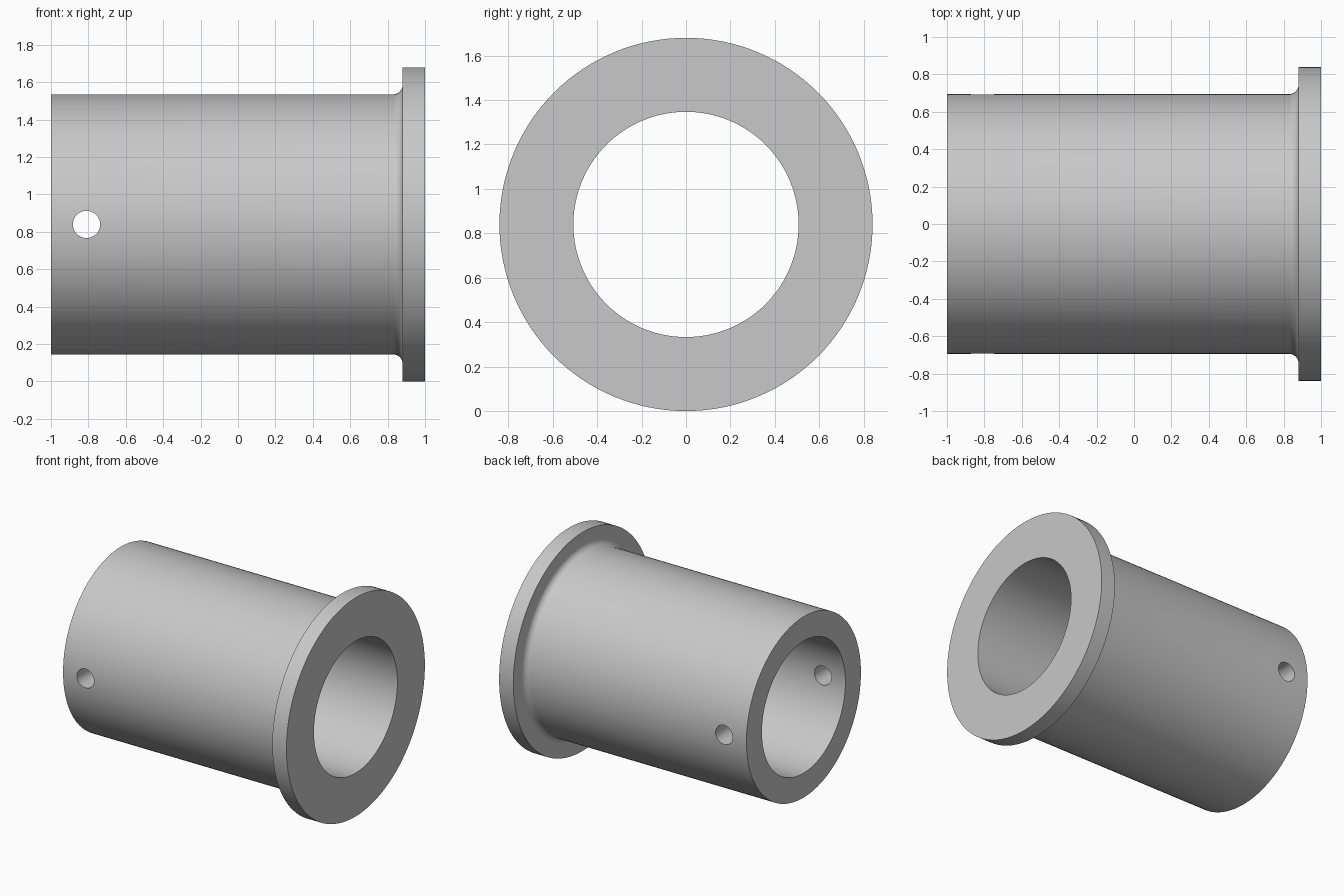
import bpy
import bmesh
import math
from mathutils import Matrix, Vector

cube = bpy.data.objects.get("Cube")
if cube:
    bpy.data.objects.remove(cube, do_unlink=True)

SEGMENTS = 128
AXIS_Z = 0.84
BORE, BODY, FLANGE = 0.507, 0.695, 0.84
FLANGE_X, FILLET = 0.88, 0.05
HOLE_X, HOLE_RADIUS = -0.81, 0.073

# Plain grey metal
grey = bpy.data.materials.new("grey metal")
grey.use_nodes = True
colour = (0.58, 0.58, 0.58, 1)
grey.diffuse_color = colour
grey.node_tree.nodes["Principled BSDF"].inputs["Base Color"].default_value = colour


def make_object(name, bm):
    bmesh.ops.recalc_face_normals(bm, faces=bm.faces)
    mesh = bpy.data.meshes.new(name)
    bm.to_mesh(mesh)
    bm.free()
    mesh.materials.append(grey)
    obj = bpy.data.objects.new(name, mesh)
    bpy.context.collection.objects.link(obj)
    return obj


# Closed section (x, radius): tube wall, concave fillet, flange, bore
profile = [(-1, BORE), (-1, BODY), (-0.9, BODY), (-0.72, BODY)]
for i in range(9):
    a = math.pi / 2 * i / 8
    profile.append((FLANGE_X - FILLET + FILLET * math.sin(a),
                    BODY + FILLET * (1 - math.cos(a))))
profile += [(FLANGE_X, FLANGE), (1, FLANGE), (1, BORE), (-0.72, BORE), (-0.9, BORE)]

# Flanged sleeve, turned about the x axis
bm = bmesh.new()
ring = [bm.verts.new((x, 0, r)) for x, r in profile]
edges = [bm.edges.new((ring[i], ring[(i + 1) % len(ring)])) for i in range(len(ring))]
bmesh.ops.spin(bm, geom=ring + edges, cent=(0, 0, 0), axis=(1, 0, 0),
               angle=math.tau, steps=SEGMENTS, use_merge=False)
bmesh.ops.remove_doubles(bm, verts=bm.verts, dist=0.0001)
bmesh.ops.translate(bm, verts=bm.verts, vec=Vector((0, 0, AXIS_Z)))
sleeve = make_object("flanged_sleeve", bm)

# Cross pin hole through both walls
bm = bmesh.new()
bmesh.ops.create_cone(bm, cap_ends=True, segments=48, radius1=HOLE_RADIUS,
                      radius2=HOLE_RADIUS, depth=2,
                      matrix=Matrix.Translation((HOLE_X, 0, AXIS_Z))
                      @ Matrix.Rotation(math.pi / 2, 4, "X"))
cutter = make_object("pin_hole_cutter", bm)
cutter.hide_render = True

cut = sleeve.modifiers.new("pin hole", "BOOLEAN")
cut.operation = "DIFFERENCE"
cut.solver = "EXACT"
cut.object = cutter

bpy.ops.object.select_all(action="DESELECT")
bpy.context.view_layer.objects.active = sleeve
sleeve.select_set(True)
bpy.ops.object.modifier_apply(modifier=cut.name)
bpy.data.objects.remove(cutter, do_unlink=True)
bpy.ops.object.shade_smooth_by_angle(angle=math.radians(30))
